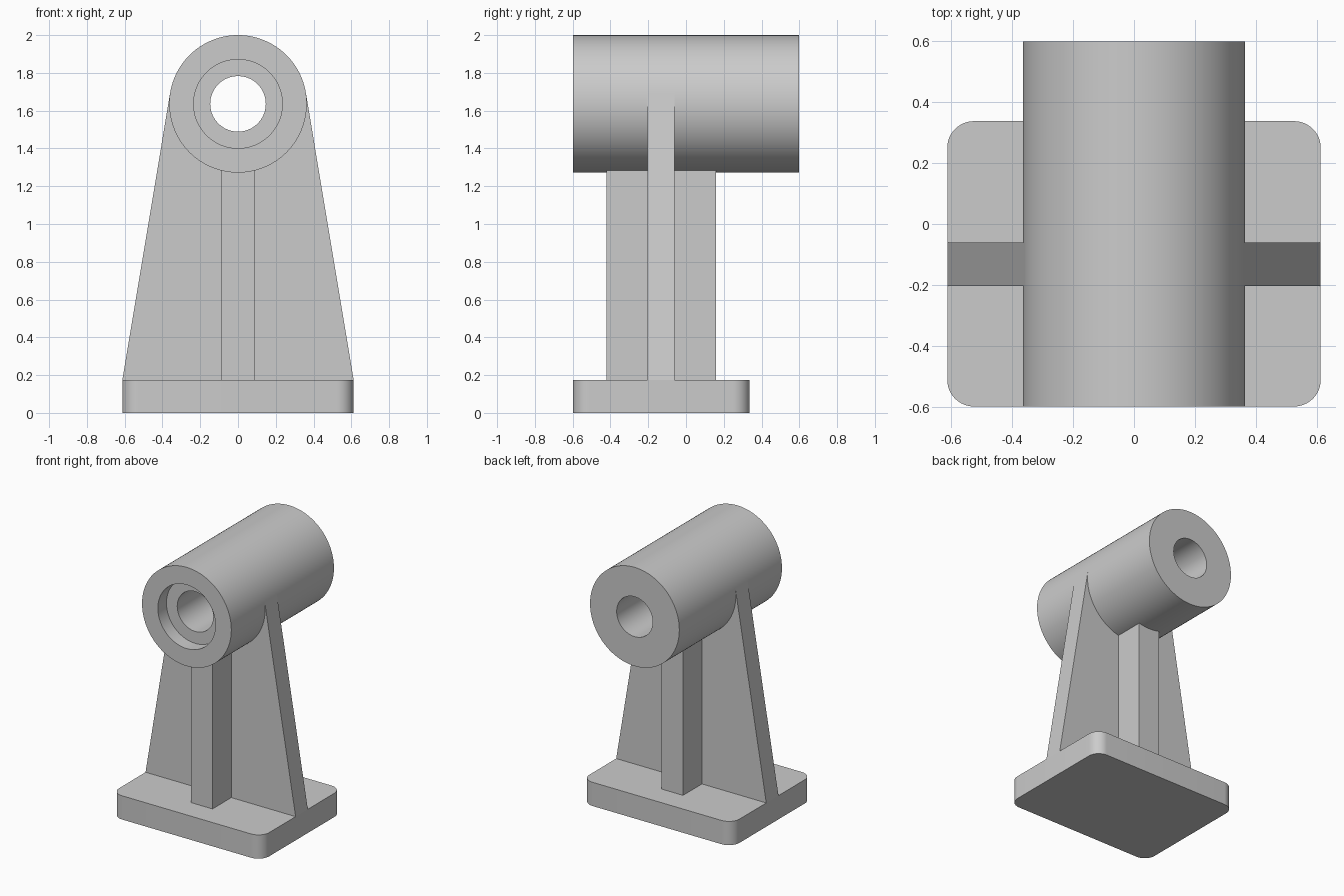
import bpy, bmesh, math
from mathutils import Vector, Matrix

cube = bpy.data.objects.get("Cube")
if cube:
    bpy.data.objects.remove(cube, do_unlink=True)

GREY = (0.6, 0.6, 0.6, 1.0)
metal = bpy.data.materials.new("plain grey")
metal.use_nodes = True
metal.diffuse_color = GREY
metal.node_tree.nodes["Principled BSDF"].inputs["Base Color"].default_value = GREY

# Main dimensions
BASE_X, BASE_TOP = 0.612, 0.175
FRONT, BACK, BASE_BACK = -0.598, 0.598, 0.337
AXIS_Z, RADIUS = 1.636, 0.364
BORE, RECESS, RECESS_DEPTH = 0.147, 0.235, 0.1


def add_object(name, bm):
    bmesh.ops.recalc_face_normals(bm, faces=bm.faces)
    mesh = bpy.data.meshes.new(name)
    bm.to_mesh(mesh)
    bm.free()
    mesh.materials.append(metal)
    obj = bpy.data.objects.new(name, mesh)
    bpy.context.collection.objects.link(obj)
    bpy.ops.object.select_all(action='DESELECT')
    obj.select_set(True)
    bpy.context.view_layer.objects.active = obj
    bpy.ops.object.shade_smooth_by_angle(angle=math.radians(30))


def box(x0, x1, y0, y1, z0, z1):
    bm = bmesh.new()
    size = Vector((x1 - x0, y1 - y0, z1 - z0))
    centre = Vector((x0 + x1, y0 + y1, z0 + z1)) / 2
    bmesh.ops.create_cube(bm, size=1, matrix=Matrix.LocRotScale(centre, None, size))
    return bm


# Base plate with rounded vertical corners
bm = box(-BASE_X, BASE_X, FRONT, BASE_BACK, 0, BASE_TOP)
uprights = [e for e in bm.edges if abs(e.verts[0].co.z - e.verts[1].co.z) > 0.01]
bmesh.ops.bevel(bm, geom=uprights, offset=0.087, offset_type='OFFSET',
                segments=12, profile=0.5, affect='EDGES')
add_object("base_plate", bm)

# Bearing barrel: a section turned about the y axis, with a recess at the front
section = [(RADIUS, FRONT), (RADIUS, BACK), (BORE, BACK),
           (BORE, FRONT + RECESS_DEPTH), (RECESS, FRONT + RECESS_DEPTH), (RECESS, FRONT)]
bm = bmesh.new()
ring = [bm.verts.new((r, y, AXIS_Z)) for r, y in section]
edges = [bm.edges.new((ring[i], ring[(i + 1) % len(ring)])) for i in range(len(ring))]
bmesh.ops.spin(bm, geom=ring + edges, cent=(0, 0, AXIS_Z), axis=(0, 1, 0),
               angle=math.tau, steps=96, use_merge=True)
bmesh.ops.remove_doubles(bm, verts=bm.verts, dist=0.0001)
add_object("bearing_barrel", bm)

# Tapered web whose sides run tangent to the barrel
drop = AXIS_Z - BASE_TOP
angle = math.acos(RADIUS / math.hypot(BASE_X, drop)) - math.atan2(drop, BASE_X)
tx, tz = RADIUS * math.cos(angle), AXIS_Z + RADIUS * math.sin(angle)
outline = [(-BASE_X, BASE_TOP), (BASE_X, BASE_TOP), (tx, tz), (0, AXIS_Z - 0.31), (-tx, tz)]
bm = bmesh.new()
face = bm.faces.new([bm.verts.new((x, -0.203, z)) for x, z in outline])
side = bmesh.ops.extrude_face_region(bm, geom=[face])["geom"]
bmesh.ops.translate(bm, vec=(0, 0.142, 0),
                    verts=[v for v in side if isinstance(v, bmesh.types.BMVert)])
add_object("tapered_web", bm)

# Upright rib crossing the web
add_object("upright_rib", box(-0.0875, 0.0875, -0.422, 0.16, BASE_TOP, AXIS_Z - 0.31))
